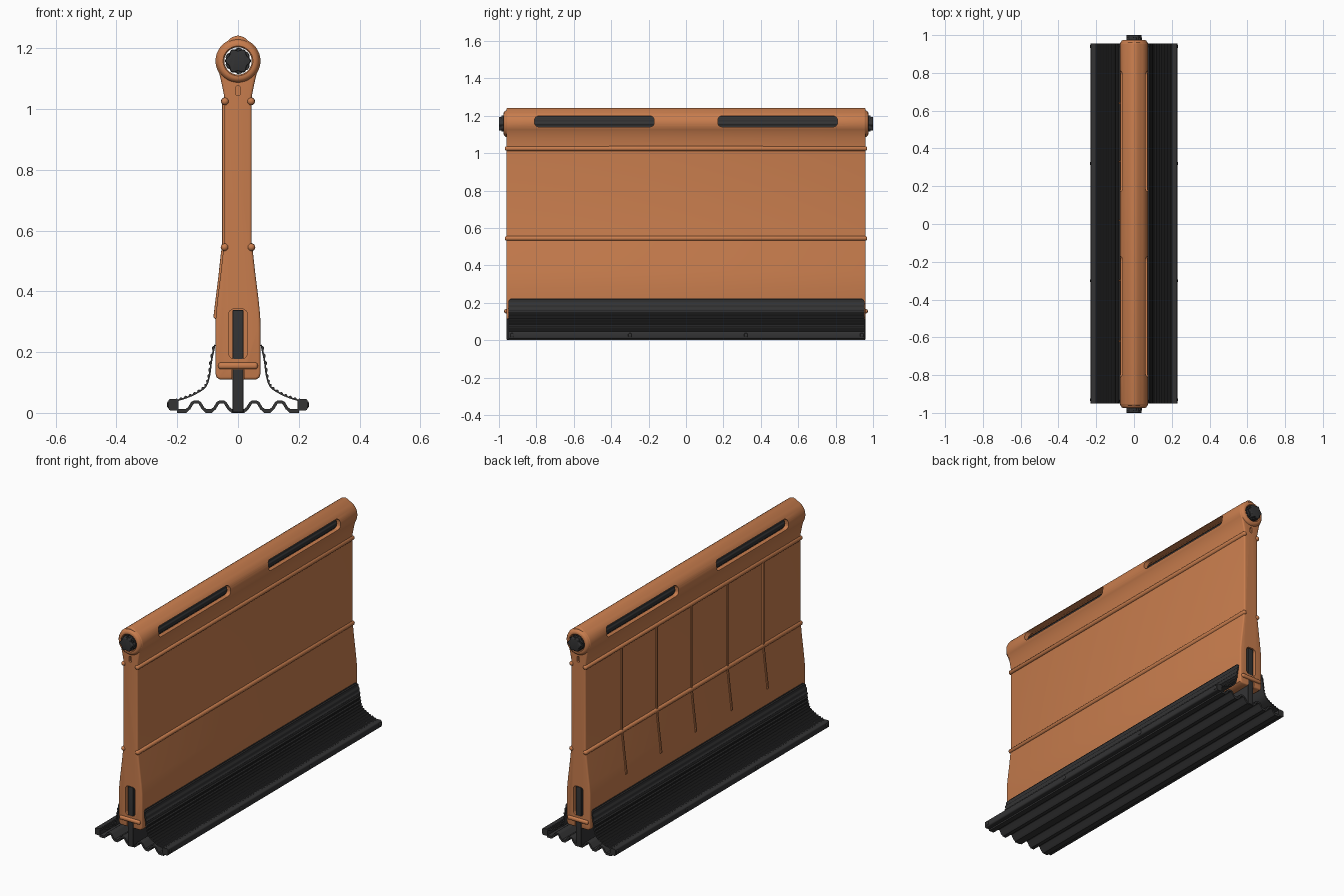
import bpy, bmesh, math
from mathutils import Vector, Matrix

if "Cube" in bpy.data.objects:
    bpy.data.objects.remove(bpy.data.objects["Cube"])


def make_material(name, rgb):
    m = bpy.data.materials.new(name)
    m.diffuse_color = (*rgb, 1)
    m.use_nodes = True
    m.node_tree.nodes["Principled BSDF"].inputs["Base Color"].default_value = m.diffuse_color
    return m


ORANGE = make_material("orange plastic", (0.58, 0.205, 0.075))
DARK = make_material("dark rubber", (0.033, 0.033, 0.034))


def finish(bm, name, mat, angle=35):
    bmesh.ops.recalc_face_normals(bm, faces=bm.faces)
    me = bpy.data.meshes.new(name)
    bm.to_mesh(me)
    bm.free()
    ob = bpy.data.objects.new(name, me)
    bpy.context.collection.objects.link(ob)
    if mat:
        me.materials.append(mat)
        smooth(ob, angle)
    return ob


def smooth(ob, angle=35):
    bpy.ops.object.select_all(action='DESELECT')
    ob.select_set(True)
    bpy.context.view_layer.objects.active = ob
    bpy.ops.object.shade_smooth_by_angle(angle=math.radians(angle))


def prism(name, profile, y0, y1, mat, bevel=0.0, trim=lambda x, z: 0.0):
    """Extrude an (x, z) outline along y; trim shortens both ends locally."""
    bm = bmesh.new()
    a = [bm.verts.new((x, y0 + trim(x, z), z)) for x, z in profile]
    b = [bm.verts.new((x, y1 - trim(x, z), z)) for x, z in profile]
    n = len(profile)
    caps = [bm.faces.new(a), bm.faces.new(b[::-1])]
    for i in range(n):
        j = (i + 1) % n
        bm.faces.new((a[i], b[i], b[j], a[j]))
    bmesh.ops.recalc_face_normals(bm, faces=bm.faces)
    if bevel:
        edges = list({e for f in caps for e in f.edges})
        bmesh.ops.bevel(bm, geom=edges, offset=bevel, segments=3, profile=0.5,
                        affect='EDGES', clamp_overlap=True)
    return finish(bm, name, mat)


def box(name, center, size, mat, bevel=0.0, axis=None):
    """Box with rounded edges; axis limits rounding to edges along that axis."""
    bm = bmesh.new()
    bmesh.ops.create_cube(bm, size=1)
    bmesh.ops.scale(bm, vec=size, verts=bm.verts)
    bmesh.ops.translate(bm, vec=center, verts=bm.verts)
    if bevel:
        def along(e):
            d = e.verts[1].co - e.verts[0].co
            return axis is None or abs(d[axis]) > 1e-6
        bmesh.ops.bevel(bm, geom=[e for e in bm.edges if along(e)], offset=bevel,
                        segments=4, profile=0.5, affect='EDGES')
    return finish(bm, name, mat)


def circle(r, z, n=32, lobes=0, depth=0.0):
    return [((r + depth * math.cos(lobes * t)) * math.cos(t),
             z + (r + depth * math.cos(lobes * t)) * math.sin(t))
            for t in (2 * math.pi * i / n for i in range(n))]


def cut(ob, cutter):
    mod = ob.modifiers.new("cut", 'BOOLEAN')
    mod.operation, mod.solver, mod.object = 'DIFFERENCE', 'EXACT', cutter
    bpy.ops.object.select_all(action='DESELECT')
    bpy.context.view_layer.objects.active = ob
    ob.select_set(True)
    bpy.ops.object.modifier_apply(modifier=mod.name)
    bpy.data.objects.remove(cutter, do_unlink=True)


# Wall panel: round head, slim middle, flared foot
AXIS_Z = 1.158
half = [(0.02, 1.236)]
for i in range(13):
    t = math.radians(62 - i * 8)
    half.append((0.074 * math.cos(t), AXIS_Z + 0.074 * math.sin(t)))
half += [(0.053, 1.08), (0.046, 1.045), (0.045, 1.02), (0.045, 0.56), (0.049, 0.53),
         (0.058, 0.45), (0.068, 0.37), (0.073, 0.32), (0.074, 0.28), (0.074, 0.13),
         (0.071, 0.117), (0.06, 0.11)]
outline = [(0, 1.242)] + half + [(-x, z) for x, z in reversed(half)]
panel = prism("wall_panel", outline, -0.961, 0.961, ORANGE, bevel=0.008)

# Rod bore, side windows and end recesses
cut(panel, prism("bore_cutter", circle(0.05, AXIS_Z), -1.1, 1.1, None))
for s in (-1, 1):
    cut(panel, box("window_cutter", (0, s * 0.49, 1.17), (0.3, 0.64, 0.058), None, 0.022, 0))
    cut(panel, box("recess_cutter", (0, s * 0.95, 0.26), (0.062, 0.10, 0.165), None, 0.02, 1))
    cut(panel, box("stem_cutter", (0, s * 0.95, 0.115), (0.038, 0.10, 0.055), None))
    cut(panel, box("key_cutter", (0, s * 0.96, 1.06), (0.014, 0.02, 0.032), None, 0.005, 1))
smooth(panel)

# Fluted rod through the head, with lobed end knobs
prism("rod", circle(0.041, AXIS_Z, 96, 12, 0.002), -0.97, 0.97, DARK)
for s, side in ((-1, "front"), (1, "back")):
    lo, hi = sorted((s * 0.96, s * 1.0))
    prism(side + "_rod_knob", circle(0.037, AXIS_Z, 72, 6, 0.004), lo, hi, DARK, bevel=0.004)
    lo, hi = sorted((s * 0.975, s * 0.987))
    prism(side + "_rod_flange", circle(0.04, AXIS_Z, 72, 9, 0.003), lo, hi, DARK)

    # Rounded collar around each rod end
    bm = bmesh.new()
    rings = []
    section = [(0.045, 0.94), (0.045, 0.970), (0.049, 0.975), (0.057, 0.975),
               (0.064, 0.972), (0.070, 0.964), (0.0725, 0.952), (0.0725, 0.94)]
    for i in range(48):
        t = 2 * math.pi * i / 48
        rings.append([bm.verts.new((r * math.cos(t), s * y, AXIS_Z + r * math.sin(t)))
                      for r, y in section])
    for i in range(48):
        p, q = rings[i], rings[(i + 1) % 48]
        for j in range(len(section)):
            k = (j + 1) % len(section)
            bm.faces.new((p[j], p[k], q[k], q[j]))
    finish(bm, side + "_collar", ORANGE)

    # Grab bar across each end
    box(side + "_grab_bar", (0, s * 0.960, 0.155), (0.13, 0.024, 0.022), ORANGE, 0.009)


# Horizontal bead bands on both faces
def bead(name, x, z, r=0.013, length=1.938):
    bm = bmesh.new()
    bmesh.ops.create_uvsphere(bm, u_segments=16, v_segments=10, radius=r)
    bmesh.ops.rotate(bm, matrix=Matrix.Rotation(math.pi / 2, 3, 'X'), verts=bm.verts)
    top = [v for v in bm.verts if v.co.y > 1e-5]
    bot = [v for v in bm.verts if v.co.y < -1e-5]
    shift = length / 2 - r
    mid = [v for v in bm.verts if abs(v.co.y) <= 1e-5]
    bmesh.ops.translate(bm, vec=(0, shift, 0), verts=top)
    bmesh.ops.translate(bm, vec=(0, -shift, 0), verts=bot + [])
    if mid:
        bmesh.ops.scale(bm, vec=(1, 1, 1), verts=mid)
    bmesh.ops.translate(bm, vec=(x, 0, z), verts=bm.verts)
    finish(bm, name, ORANGE)


for s, side in ((-1, "left"), (1, "right")):
    bead(side + "_upper_band", s * 0.043, 1.025)
    bead(side + "_lower_band", s * 0.044, 0.545)

# Vertical ribs on the left face only
rib = [(-0.03, 1.02), (-0.052, 1.02), (-0.052, 0.555), (-0.057, 0.52), (-0.0645, 0.45),
       (-0.0745, 0.37), (-0.081, 0.315), (-0.07, 0.305), (-0.03, 0.33)]
for i, y in enumerate((-0.62, -0.30, 0.02, 0.33, 0.64)):
    prism(f"rib_{i + 1}", rib, y - 0.005, y + 0.005, ORANGE, bevel=0.0015)

# Central stem joining the base to the panel
box("stem", (0, 0, 0.17), (0.036, 1.918, 0.336), DARK, 0.003)

# Corrugated base sheet
top = [(0.20, 0.013), (0.172, 0.013), (0.165, 0.018), (0.154, 0.036), (0.147, 0.040),
       (0.129, 0.040), (0.122, 0.036), (0.111, 0.018), (0.104, 0.013), (0.088, 0.013),
       (0.081, 0.018), (0.070, 0.036), (0.063, 0.040), (0.045, 0.040), (0.038, 0.036),
       (0.027, 0.018), (0.020, 0.013)]
top = top + [(-x, z) for x, z in reversed(top)]


def offset(path, dist):
    """Shift a path sideways by a number or by a function of the index."""
    out = []
    for i, p in enumerate(path):
        a, b = Vector(path[max(i - 1, 0)]), Vector(path[min(i + 1, len(path) - 1)])
        d = (b - a).normalized()
        w = dist(i) if callable(dist) else dist
        out.append((p[0] - d.y * w, p[1] + d.x * w))
    return out


under = [(x, max(z, 0.0)) for x, z in offset(top, 0.010)]
under = [(x, 0.0 if z < 0.006 else z) for x, z in under]
if under[0][1] > top[0][1]:
    under = [(x, max(z, 0.0)) for x, z in offset(top, -0.010)]
prism("base_sheet", top + under[::-1], -0.95, 0.955, DARK)


# Ridged flexible skirts and edge rails
def curve_points(keys, n):
    pts = []
    k = [keys[0]] + keys + [keys[-1]]
    segs = len(keys) - 1
    for i in range(n + 1):
        u = min(i / n * segs, segs - 1e-6)
        j, t = int(u), u - int(u)
        a, b, c, d = (Vector(k[j + m]) for m in range(4))
        pts.append(tuple(0.5 * (2 * b + (c - a) * t + (2 * a - 5 * b + 4 * c - d) * t * t
                                + (3 * b - a - 3 * c + d) * t ** 3)))
    return pts


keys = [(0.205, 0.040), (0.172, 0.050), (0.138, 0.065), (0.108, 0.086), (0.095, 0.120),
        (0.088, 0.170), (0.077, 0.224)]
path = curve_points(keys, 56)
outer = offset(path, lambda i: -0.006 if i % 4 in (1, 2) else -0.002)
inner = offset(path, 0.003)
for s, side in ((-1, "left"), (1, "right")):
    prof = [(s * x, z) for x, z in outer + inner[::-1]]
    prism(side + "_skirt", prof, -0.95, 0.955, DARK,
          trim=lambda x, z: 0.02 * (max(0.0, z - 0.205) / 0.02) ** 2)
    box(side + "_edge_rail", (s * 0.212, 0.0025, 0.027), (0.034, 1.905, 0.038), DARK, 0.008, 1)
    for i, y in enumerate((-0.93, -0.30, 0.32, 0.94)):
        box(f"{side}_rail_stud_{i + 1}", (s * 0.225, y, 0.027), (0.016, 0.018, 0.022), DARK, 0.005)
